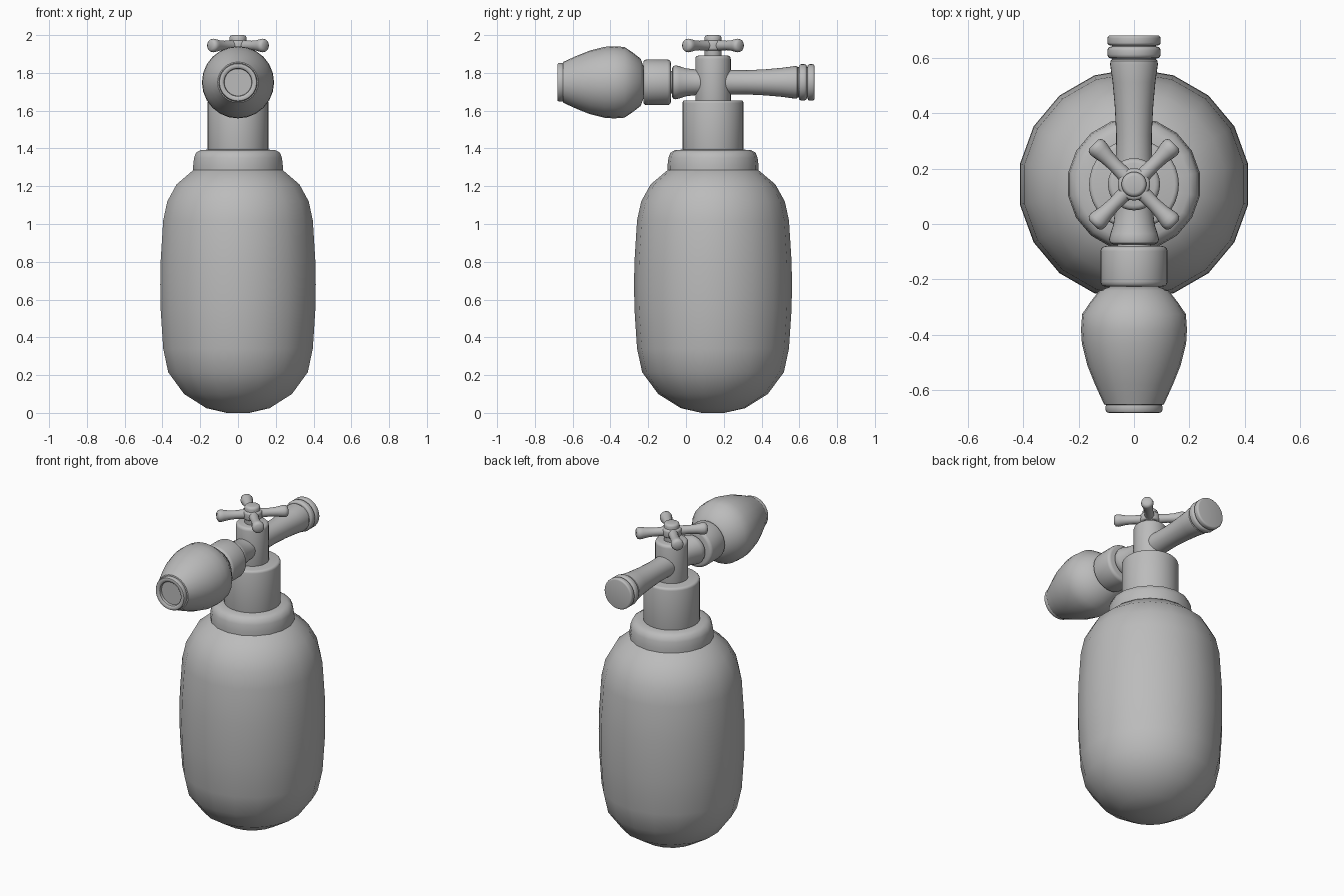
import bpy
import bmesh
from math import cos, sin, pi, radians
from mathutils import Vector

cube = bpy.data.objects.get("Cube")
if cube:
    bpy.data.objects.remove(cube, do_unlink=True)

grey = bpy.data.materials.new("plain grey")
grey.use_nodes = True
grey.diffuse_color = (0.5, 0.5, 0.5, 1)
grey.node_tree.nodes["Principled BSDF"].inputs["Base Color"].default_value = (0.5, 0.5, 0.5, 1)

CENTRE_Y = 0.143
PIPE_Z = 1.75
HANDLE_Z = 1.945


def lathe(name, profile, origin, axis=(0, 0, 1), sides=32):
    """Spin (radius, distance) points around an axis, capping both ends."""
    turn = Vector(axis).to_track_quat('Z', 'Y')
    bm = bmesh.new()
    rings = []
    for r, t in profile:
        ring = []
        for k in range(sides):
            a = pi / 2 + 2 * pi * k / sides
            ring.append(bm.verts.new(turn @ Vector((r * cos(a), r * sin(a), t))))
        rings.append(ring)
    for low, high in zip(rings, rings[1:]):
        for k in range(sides):
            n = (k + 1) % sides
            bm.faces.new((low[k], low[n], high[n], high[k]))
    bm.faces.new(rings[0][::-1])
    bm.faces.new(rings[-1])
    bmesh.ops.recalc_face_normals(bm, faces=bm.faces)
    mesh = bpy.data.meshes.new(name)
    bm.to_mesh(mesh)
    bm.free()
    mesh.materials.append(grey)
    obj = bpy.data.objects.new(name, mesh)
    obj.location = origin
    bpy.context.collection.objects.link(obj)
    bpy.ops.object.select_all(action='DESELECT')
    obj.select_set(True)
    bpy.context.view_layer.objects.active = obj
    bpy.ops.object.shade_smooth_by_angle(angle=radians(42))
    return obj


def drum(r, start, end, b):
    """Cylinder profile with rounded rims."""
    arc = [(r - b + b * sin(a), b - b * cos(a)) for a in (0, pi / 6, pi / 3, pi / 2)]
    return [(p, start + q) for p, q in arc] + [(p, end - q) for p, q in reversed(arc)]


# Tank and collar
base = (0, CENTRE_Y, 0)
lathe("tank", [(0.06, 0.0), (0.17, 0.025), (0.29, 0.1), (0.375, 0.215), (0.402, 0.34),
               (0.416, 0.55), (0.418, 0.68), (0.416, 0.8), (0.402, 1.02), (0.38, 1.12),
               (0.33, 1.21), (0.235, 1.29), (0.15, 1.31)], base, sides=18)
lathe("collar", [(0.2, 1.27), (0.241, 1.285), (0.241, 1.31), (0.236, 1.35),
                 (0.226, 1.377), (0.2, 1.392), (0.15, 1.394)], base, sides=18)

# Neck and valve stem
lathe("neck", drum(0.162, 1.36, 1.655, 0.015), base)
lathe("valve_stem", drum(0.094, 1.63, 1.892, 0.018), base)
lathe("handle_shaft", drum(0.045, 1.87, 2.0, 0.015), base)

# Cross handle
lathe("handle_hub", drum(0.058, HANDLE_Z - 0.026, HANDLE_Z + 0.026, 0.012), base)
for k in range(4):
    a = pi / 4 + k * pi / 2
    lathe(f"handle_arm_{k + 1}",
          [(0.03, 0.02), (0.027, 0.06), (0.025, 0.1), (0.028, 0.14), (0.034, 0.17),
           (0.036, 0.185), (0.033, 0.198), (0.022, 0.206)],
          (0, CENTRE_Y, HANDLE_Z), (cos(a), sin(a), 0), 20)

# Rear grip with two end rings
pipe = (0, 0, PIPE_Z)
back = (0, 1, 0)
lathe("rear_grip", [(0.07, 0.15), (0.065, 0.24), (0.064, 0.32), (0.069, 0.42), (0.077, 0.51),
                    (0.086, 0.575), (0.085, 0.588), (0.075, 0.597)], pipe, back)
lathe("grip_core", drum(0.08, 0.57, 0.66, 0.005), pipe, back)
lathe("inner_ring", drum(0.096, 0.597, 0.64, 0.014), pipe, back)
lathe("end_ring", drum(0.096, 0.644, 0.68, 0.01), pipe, back)

# Front pipe, nut and nozzle bulb
front = (0, -1, 0)
lathe("front_pipe", [(0.066, -0.12), (0.068, -0.05), (0.074, 0), (0.085, 0.035),
                     (0.09, 0.055), (0.086, 0.068), (0.074, 0.074)], pipe, front)
lathe("pipe_joint", drum(0.06, 0.05, 0.25, 0.005), pipe, front)
lathe("nut", drum(0.121, 0.08, 0.226, 0.018), pipe, front)
lathe("nozzle_bulb", [(0.085, 0.225), (0.125, 0.24), (0.16, 0.285), (0.187, 0.325), (0.191, 0.38),
                      (0.188, 0.43), (0.168, 0.51), (0.14, 0.58), (0.108, 0.65), (0.09, 0.655)],
      pipe, front, 24)
lathe("nozzle_rim", [(0.09, 0.645), (0.1, 0.65), (0.102, 0.657), (0.102, 0.672), (0.098, 0.679),
                     (0.09, 0.681), (0.08, 0.679), (0.074, 0.674), (0.072, 0.658)], pipe, front)
